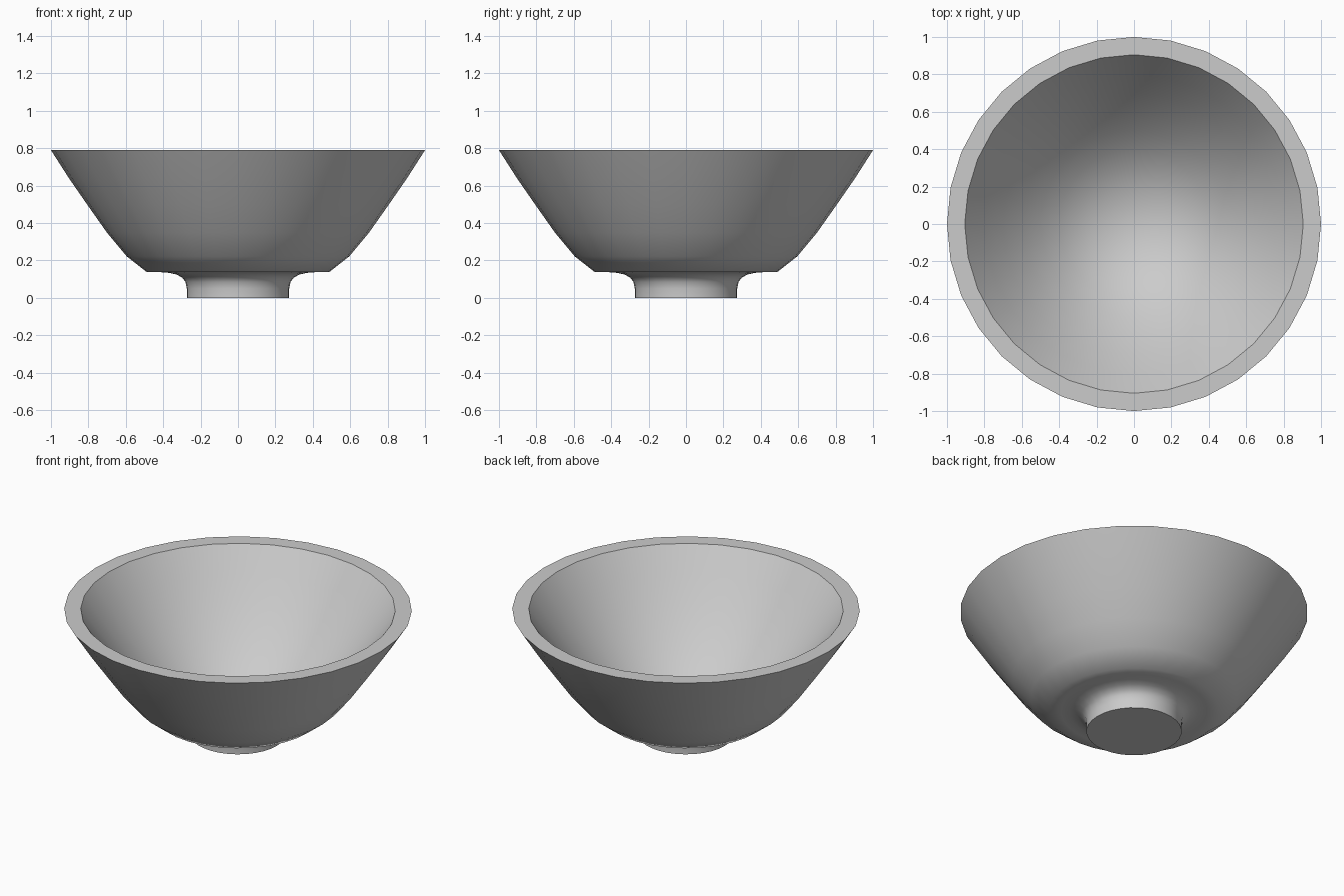
import bpy
import bmesh
import math

SIDES = 32

cube = bpy.data.objects.get("Cube")
if cube:
    bpy.data.objects.remove(cube, do_unlink=True)

# Plain grey clay
clay = bpy.data.materials.new("grey_clay")
clay.use_nodes = True
grey = (0.6, 0.6, 0.6, 1.0)
clay.diffuse_color = grey
clay.node_tree.nodes["Principled BSDF"].inputs["Base Color"].default_value = grey


def lathe(name, profile, material):
    """Turn a (radius, height) profile around the z axis."""
    bm = bmesh.new()
    verts = [bm.verts.new((r, 0, z)) for r, z in profile]
    edges = [bm.edges.new(pair) for pair in zip(verts, verts[1:])]
    bmesh.ops.spin(bm, geom=verts + edges, cent=(0, 0, 0), axis=(0, 0, 1),
                   angle=math.tau, steps=SIDES)
    bmesh.ops.remove_doubles(bm, verts=bm.verts, dist=0.0005)
    bmesh.ops.recalc_face_normals(bm, faces=bm.faces)
    mesh = bpy.data.meshes.new(name)
    bm.to_mesh(mesh)
    bm.free()
    mesh.materials.append(material)
    obj = bpy.data.objects.new(name, mesh)
    bpy.context.collection.objects.link(obj)
    bpy.ops.object.select_all(action='DESELECT')
    obj.select_set(True)
    bpy.context.view_layer.objects.active = obj
    bpy.ops.object.shade_smooth_by_angle(angle=math.radians(45))
    return obj


# Solid foot flaring into the underside
foot = [(0, 0), (0.274, 0), (0.274, 0.05), (0.281, 0.085), (0.298, 0.108),
        (0.328, 0.125), (0.37, 0.134), (0.42, 0.138)]
# Outer wall up to the lip
outer_wall = [(0.488, 0.138), (0.595, 0.222), (0.7, 0.348), (0.805, 0.497),
              (0.904, 0.64), (1, 0.79)]
# Flat lip, then an even curve down to the hollow's floor
inner_wall = [(0.905, 0.79), (0.8, 0.643), (0.7, 0.51), (0.6, 0.393), (0.5, 0.29),
              (0.4, 0.205), (0.3, 0.14), (0.2, 0.098), (0.1, 0.073), (0, 0.065)]

lathe("bowl", foot + outer_wall + inner_wall, clay)
